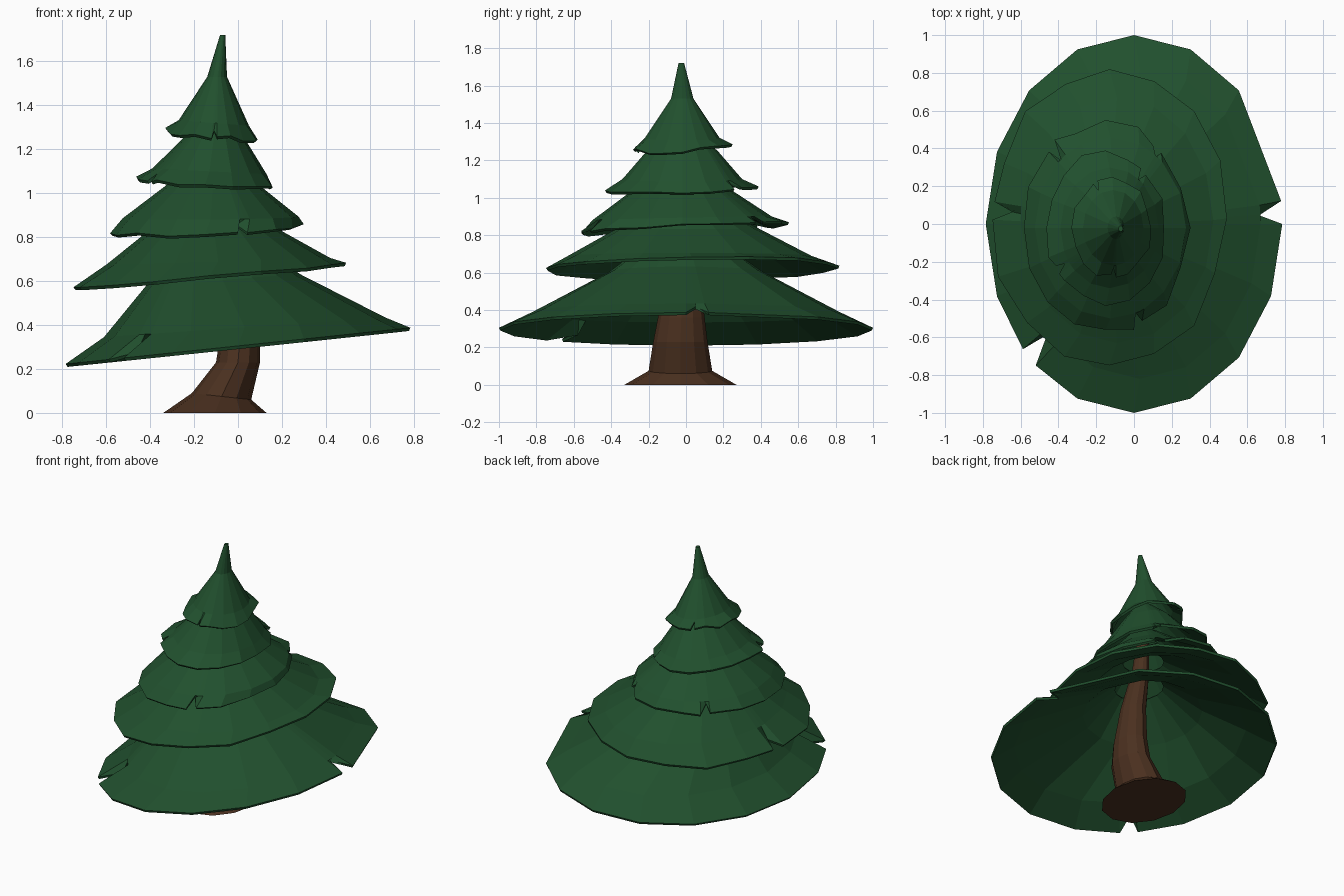
import bpy, bmesh, math, random
from mathutils import Vector

if "Cube" in bpy.data.objects:
    bpy.data.objects.remove(bpy.data.objects["Cube"])

random.seed(4)


def material(name, rgb):
    m = bpy.data.materials.new(name)
    m.diffuse_color = (*rgb, 1)
    m.use_nodes = True
    m.node_tree.nodes["Principled BSDF"].inputs["Base Color"].default_value = m.diffuse_color
    return m


GREEN = material("needles", (0.015, 0.08, 0.027))
BROWN = material("bark", (0.07, 0.03, 0.014))


def loft(name, rings, mat, caps):
    """Skin equal-length rings of points, listed bottom to top."""
    bm = bmesh.new()
    vs = [[bm.verts.new(p) for p in ring] for ring in rings]
    n = len(vs[0])
    for a, b in zip(vs, vs[1:]):
        for i in range(n):
            j = (i + 1) % n
            bm.faces.new((a[i], a[j], b[j], b[i]))
    if caps[0]:
        bm.faces.new(vs[0][::-1])
    if caps[1]:
        bm.faces.new(vs[-1])
    me = bpy.data.meshes.new(name)
    bm.to_mesh(me)
    bm.free()
    me.materials.append(mat)
    ob = bpy.data.objects.new(name, me)
    bpy.context.collection.objects.link(ob)
    return ob


def ellipse(angles, cx, cy, rx, ry, z, tx=0, ty=0):
    """Ellipse ring tilted by slope tx along x and ty along y."""
    pts = []
    for a in angles:
        x, y = rx * math.cos(math.radians(a)), ry * math.sin(math.radians(a))
        pts.append(Vector((cx + x, cy + y, z + tx * x + ty * y)))
    return pts


def tier(name, rings, notches, jitter, skip=(), tip=False):
    """Drooping skirt of branches with small V notches cut in the rim."""
    angles = [i * 22.5 for i in range(16) if i not in skip]
    for c in notches:
        angles = [a for a in angles if abs(a - c) > 8]
        angles += [c - 3.5, c, c + 3.5]
    angles.sort()
    loops = [ellipse(angles, *r) for r in rings]
    centre = Vector((rings[0][0], rings[0][1], 0))
    for i, a in enumerate(angles):
        p = loops[0][i]
        s = 0.83 if a in notches else 1 + random.uniform(-jitter, jitter) * 2
        if a in notches:
            p.z += 0.03
        else:
            p.z += random.uniform(-jitter, jitter) * 0.4
        p.x = centre.x + (p.x - centre.x) * s
        p.y = centre.y + (p.y - centre.y) * s
    ob = loft(name, loops, GREEN, (False, tip))
    mod = ob.modifiers.new("thickness", 'SOLIDIFY')
    mod.thickness = 0.016
    mod.offset = -1


# Foliage tiers: rings are (cx, cy, rx, ry, z, slope x, slope y)
tier("foliage_tier_1", [
    (0, 0, .785, 1.0, .305, .105),
    (.03, 0, .64, .82, .39, .07),
    (-.07, 0, .35, .41, .605, .08),
    (-.05, -.01, .15, .17, .78)], [3.5, 225], 0, skip=(1,))
tier("foliage_tier_2", [
    (-.13, .03, .62, .785, .63, .09, .01),
    (-.09, .02, .51, .65, .69, .03),
    (-.11, .01, .30, .39, .83, .01),
    (-.09, -.02, .13, .14, .98)], [177], .015)
tier("foliage_tier_3", [
    (-.15, -.02, .44, .56, .84, .04, .04),
    (-.125, -.02, .40, .48, .89, .01, .02),
    (-.115, -.02, .22, .28, 1.03),
    (-.11, -.02, .10, .10, 1.16)], [50, 130, 293], .02)
tier("foliage_tier_4", [
    (-.15, -.02, .32, .40, 1.05, -.06, .03),
    (-.13, -.02, .26, .32, 1.10, -.05),
    (-.11, -.02, .14, .19, 1.25),
    (-.10, -.02, .06, .06, 1.36)], [50, 215], .02)
tier("foliage_tier_5", [
    (-.115, -.02, .205, .26, 1.27, -.08, .05),
    (-.11, -.02, .16, .20, 1.32, -.08),
    (-.095, -.02, .045, .06, 1.53),
    (-.07, -.025, .012, .015, 1.72)], [115, 272], .03, tip=True)

# Bent trunk with flared foot
trunk_angles = [i * 30 for i in range(12)]
loft("trunk", [ellipse(trunk_angles, *r) for r in [
    (-.105, -.03, .235, .30, 0),
    (-.075, -.03, .135, .17, .075, -.11),
    (0, -.03, .10, .145, .23),
    (.01, -.025, .09, .125, .36),
    (-.01, -.02, .075, .09, .60),
    (-.07, -.02, .05, .06, .90),
    (-.10, -.02, .025, .03, 1.28)]], BROWN, (True, True))
